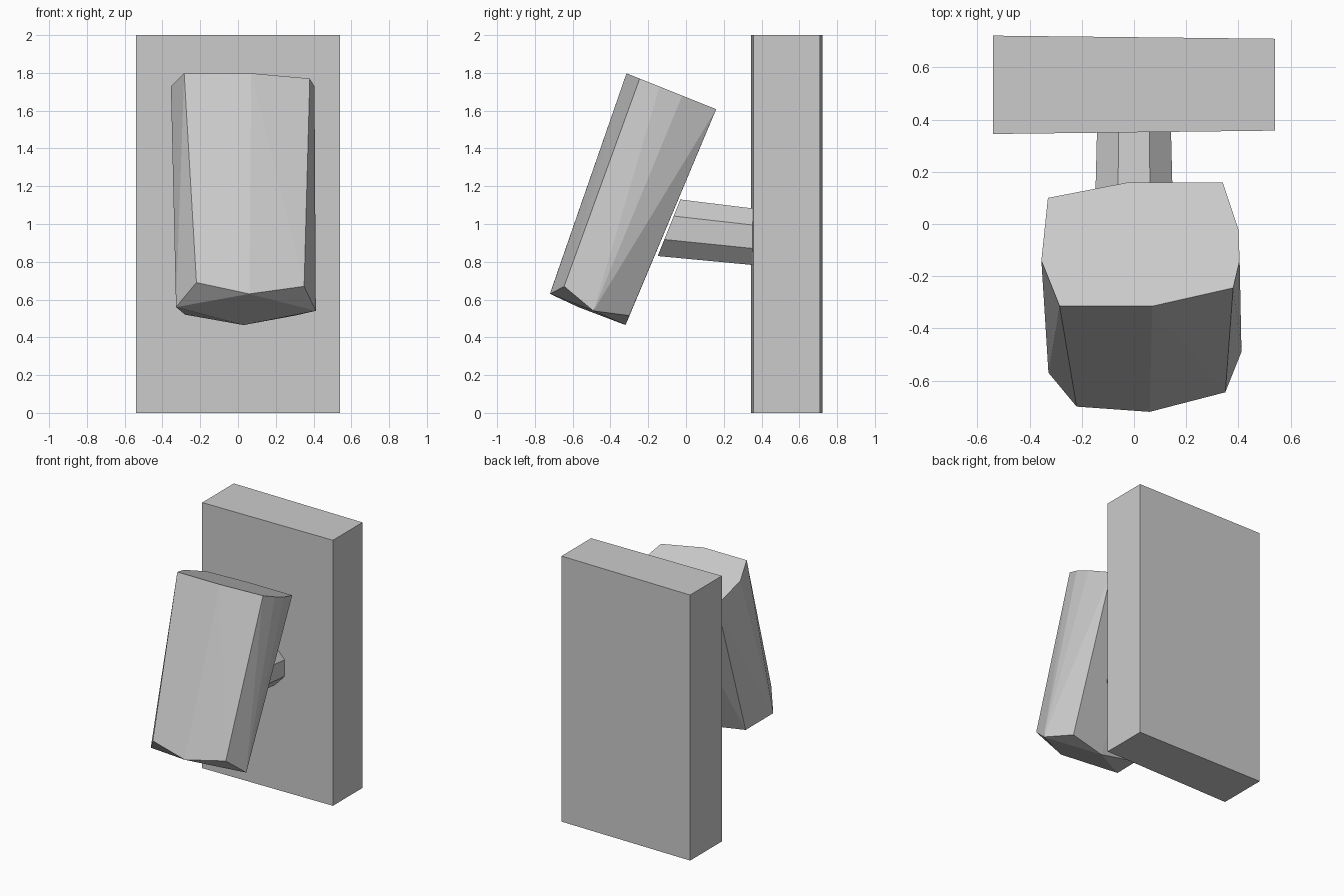
import bpy, bmesh, math

if "Cube" in bpy.data.objects:
    bpy.data.objects.remove(bpy.data.objects["Cube"])


def hull(name, points):
    """Flat-faced convex solid around a few corner points."""
    bm = bmesh.new()
    for p in points:
        bm.verts.new(p)
    res = bmesh.ops.convex_hull(bm, input=bm.verts)
    loose = [v for v in bm.verts if not v.link_faces]
    bmesh.ops.delete(bm, geom=loose, context='VERTS')
    bmesh.ops.dissolve_limit(bm, angle_limit=math.radians(1.5),
                             verts=bm.verts, edges=bm.edges)
    bmesh.ops.recalc_face_normals(bm, faces=bm.faces)
    me = bpy.data.meshes.new(name)
    bm.to_mesh(me)
    bm.free()
    ob = bpy.data.objects.new(name, me)
    bpy.context.collection.objects.link(ob)
    return ob


# Back plate, very slightly thinner towards the right
plate = [(-0.54, 0.345), (-0.54, 0.722), (0.54, 0.71), (0.54, 0.358)]
hull("back_plate", [(x, y, z) for x, y in plate for z in (0, 2)])

# Tilted head: the top outline lies on one sloping plane
top = [(-0.285, -0.315), (0.07, -0.315), (0.38, -0.245), (0.405, -0.14),
       (0.40, -0.02), (0.34, 0.16), (-0.02, 0.16), (-0.33, 0.10),
       (-0.355, -0.14)]
head = [(x, y, 1.80 - 0.4 * (y + 0.32)) for x, y in top]
# Bottom outline, bulging to a low ridge in the middle
head += [(-0.22, -0.70, 0.69), (0.06, -0.72, 0.63), (0.35, -0.645, 0.67),
         (0.412, -0.49, 0.54), (0.30, -0.30, 0.515), (0.03, -0.32, 0.465),
         (-0.28, -0.31, 0.52), (-0.328, -0.57, 0.56)]
hull("tilted_head", head)

# Arm: eight-sided bar, cut on a slant where it meets the head
arm = []
for i in range(8):
    a = math.radians(22.5 + 45 * i)
    x, dz = 0.165 * math.cos(a), 0.162 * math.sin(a)
    z = 0.98 + dz
    arm.append((x, -0.09 + 0.40 * dz, z))
    arm.append((x * 0.93, 0.36, 0.932 + dz))
hull("support_arm", arm)
